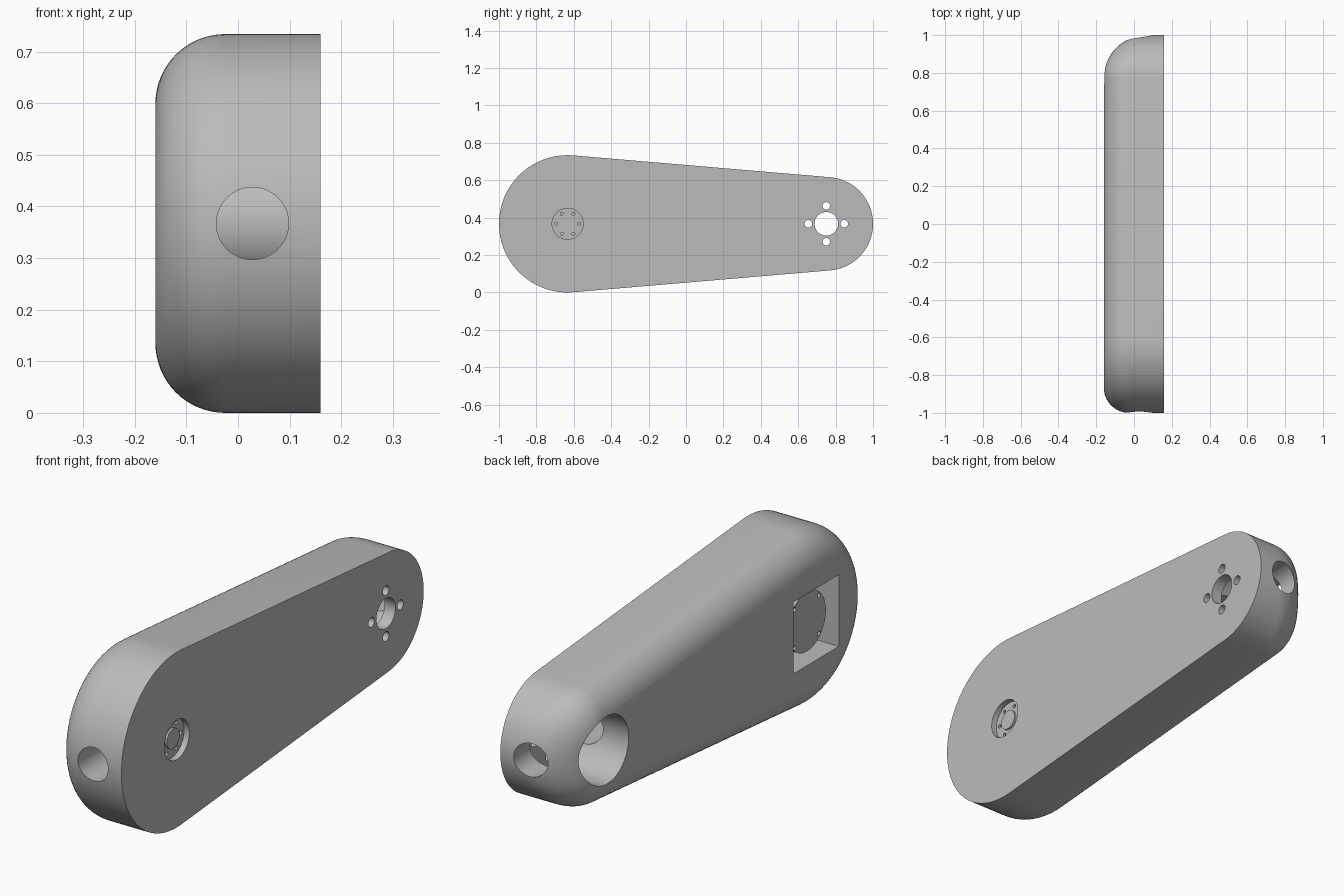
import bpy, bmesh, math
from mathutils import Matrix, Vector

cube = bpy.data.objects.get("Cube")
if cube:
    bpy.data.objects.remove(cube, do_unlink=True)

Z0 = 0.367             # height of the long axis
BIG_Y, BIG_R = -0.633, 0.367
TIP_Y, TIP_R = 0.75, 0.25
BACK, FACE, FLOOR = -0.16, 0.16, 0.11

grey = bpy.data.materials.new("light_grey")
grey.use_nodes = True
grey.diffuse_color = (0.5, 0.5, 0.5, 1)
grey.node_tree.nodes["Principled BSDF"].inputs["Base Color"].default_value = (0.5, 0.5, 0.5, 1)


def finish(name, bm):
    bmesh.ops.recalc_face_normals(bm, faces=bm.faces)
    mesh = bpy.data.meshes.new(name)
    bm.to_mesh(mesh)
    bm.free()
    mesh.materials.append(grey)
    obj = bpy.data.objects.new(name, mesh)
    bpy.context.collection.objects.link(obj)
    return obj


def rod(name, start, end, radius, sides=64):
    """Cylinder between two points."""
    a, b = Vector(start), Vector(end)
    axis = b - a
    bm = bmesh.new()
    place = Matrix.Translation((a + b) / 2) @ axis.to_track_quat('Z', 'Y').to_matrix().to_4x4()
    bmesh.ops.create_cone(bm, cap_ends=True, segments=sides, radius1=radius,
                          radius2=radius, depth=axis.length, matrix=place)
    return finish(name, bm)


def rod_x(name, x0, x1, y, z, radius, sides=64):
    return rod(name, (x0, y, z), (x1, y, z), radius, sides)


def box(name, lo, hi):
    lo, hi = Vector(lo), Vector(hi)
    bm = bmesh.new()
    bmesh.ops.create_cube(bm, size=1, matrix=Matrix.Translation((lo + hi) / 2)
                          @ Matrix.Diagonal((*(hi - lo), 1)))
    return finish(name, bm)


def activate(obj):
    bpy.ops.object.select_all(action='DESELECT')
    obj.select_set(True)
    bpy.context.view_layer.objects.active = obj


def carve(obj, cutters):
    for c in cutters:
        c.hide_render = True
        mod = obj.modifiers.new("cut", 'BOOLEAN')
        mod.operation, mod.solver, mod.object = 'DIFFERENCE', 'EXACT', c
        activate(obj)
        bpy.ops.object.modifier_apply(modifier=mod.name)
        bpy.data.objects.remove(c, do_unlink=True)


def smooth(obj):
    activate(obj)
    bpy.ops.object.shade_smooth_by_angle(angle=math.radians(30))


# Housing: tapered outline with a rounded back edge, rounder at the narrow tip
def housing():
    lean = (BIG_R - TIP_R) / (TIP_Y - BIG_Y)
    turn = math.acos(lean)
    outline = []
    for cy, rad, a0, a1 in ((TIP_Y, TIP_R, -turn, turn),
                            (BIG_Y, BIG_R, turn, 2 * math.pi - turn)):
        for i in range(49):
            a = a0 + (a1 - a0) * i / 48
            fillet = 0.135
            if cy == TIP_Y:
                fillet += 0.11 * max(0, math.cos(a) - lean) ** 2
            outline.append((cy, rad, a, fillet))
    bm = bmesh.new()

    def ring(place):
        verts = []
        for cy, rad, a, fillet in outline:
            x, inset = place(fillet)
            verts.append(bm.verts.new((x, cy + (rad - inset) * math.cos(a),
                                       Z0 + (rad - inset) * math.sin(a))))
        return verts

    rings = [ring(lambda f: (FACE, 0))]
    steps = 16
    for k in range(steps + 1):
        t = math.pi / 2 * k / steps
        rings.append(ring(lambda f: (BACK + f * (1 - math.sin(t)), f * (1 - math.cos(t)))))
    n = len(outline)
    for r0, r1 in zip(rings, rings[1:]):
        for i in range(n):
            j = (i + 1) % n
            bm.faces.new((r0[i], r0[j], r1[j], r1[i]))
    bm.faces.new(rings[0])
    bm.faces.new(rings[-1])
    return finish("housing", bm)


body = housing()
half = 0.15
cutters = [
    box("motor_pocket", (-0.3, BIG_Y - half, Z0 - half), (FLOOR, BIG_Y + half, Z0 + half)),
    rod_x("tip_bore", -0.3, FLOOR, TIP_Y, Z0, 0.142),
    rod_x("shaft_hole", 0.05, 0.3, TIP_Y, Z0, 0.063),
    rod_x("flange_hole", 0.05, 0.3, BIG_Y, Z0, 0.083),
    rod("cable_channel", (0.028, -1.2, Z0), (0.028, 1.2, Z0), 0.07),
]
for i in range(4):
    a = i * math.pi / 2
    cutters.append(rod_x("bolt_hole", 0.05, 0.3, TIP_Y + 0.096 * math.cos(a),
                         Z0 + 0.096 * math.sin(a), 0.02, 32))
carve(body, cutters)
smooth(body)

# Motor body inside the pocket, with corner screw holes
motor = rod_x("motor_body", -0.117, FLOOR, BIG_Y, Z0, 0.125)
carve(motor, [rod_x("screw_hole", -0.2, -0.09, BIG_Y + sy * 0.08, Z0 + sz * 0.08, 0.009, 16)
              for sy in (-1, 1) for sz in (-1, 1)])
smooth(motor)

# Output flange, recessed behind the flat face, with a ring of holes
flange = rod_x("output_flange", 0.1, 0.135, BIG_Y, Z0, 0.083)
carve(flange, [rod_x("flange_screw_hole", 0.12, 0.2,
                     BIG_Y + 0.062 * math.cos(i * math.pi / 3),
                     Z0 + 0.062 * math.sin(i * math.pi / 3), 0.008, 16) for i in range(6)])
smooth(flange)
hub = rod_x("flange_hub", 0.13, 0.143, BIG_Y, Z0, 0.042)
smooth(hub)
